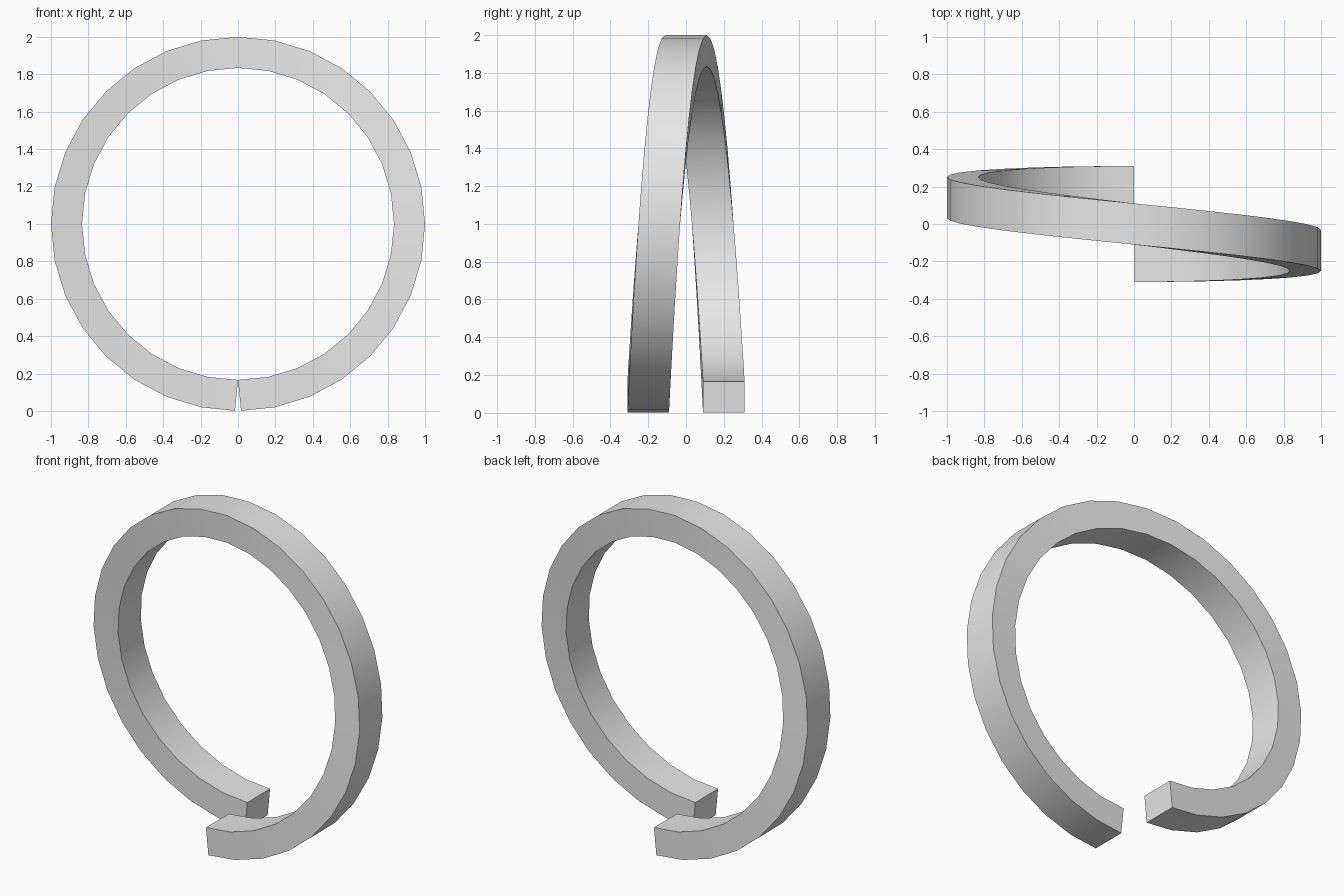
import bpy
import bmesh
from math import sin, cos, pi, radians

cube = bpy.data.objects.get("Cube")
if cube:
    bpy.data.objects.remove(cube, do_unlink=True)

SEGMENTS = 32
INNER_RADIUS = 0.834
THICKNESS = 0.166
HALF_WIDTH = 0.11
HALF_SPREAD = 0.2      # sideways offset of each open end
STEP = 2 * pi / SEGMENTS

steel = bpy.data.materials.new("plain_grey")
steel.use_nodes = True
grey = (0.8, 0.8, 0.8, 1)
steel.diffuse_color = grey
steel.node_tree.nodes["Principled BSDF"].inputs["Base Color"].default_value = grey


def section(bm, i):
    """Square cross-section of the ring at step i, angle measured from the top."""
    angle = pi - i * STEP
    # End caps stand square to their last straight segment
    limit = pi - STEP / 2
    out = max(-limit, min(limit, angle))
    y = -HALF_SPREAD * sin(angle / 2)
    corners = []
    for side, depth in ((-1, 0), (1, 0), (1, THICKNESS), (-1, THICKNESS)):
        corners.append(bm.verts.new((
            INNER_RADIUS * sin(angle) + depth * sin(out),
            y + side * HALF_WIDTH,
            1 + INNER_RADIUS * cos(angle) + depth * cos(out))))
    return corners


# Split ring: sweep the section once around, drifting from front to back
bm = bmesh.new()
rings = [section(bm, i) for i in range(SEGMENTS + 1)]
for a, b in zip(rings, rings[1:]):
    for k in range(4):
        n = (k + 1) % 4
        bm.faces.new((a[k], a[n], b[n], b[k]))
bm.faces.new(rings[0])
bm.faces.new(rings[-1])
bmesh.ops.recalc_face_normals(bm, faces=bm.faces)

mesh = bpy.data.meshes.new("split_ring")
bm.to_mesh(mesh)
bm.free()
mesh.materials.append(steel)
ring = bpy.data.objects.new("split_ring", mesh)
bpy.context.collection.objects.link(ring)

# Smooth around the ring, crisp at its long edges
bpy.ops.object.select_all(action="DESELECT")
ring.select_set(True)
bpy.context.view_layer.objects.active = ring
bpy.ops.object.shade_smooth_by_angle(angle=radians(30))
